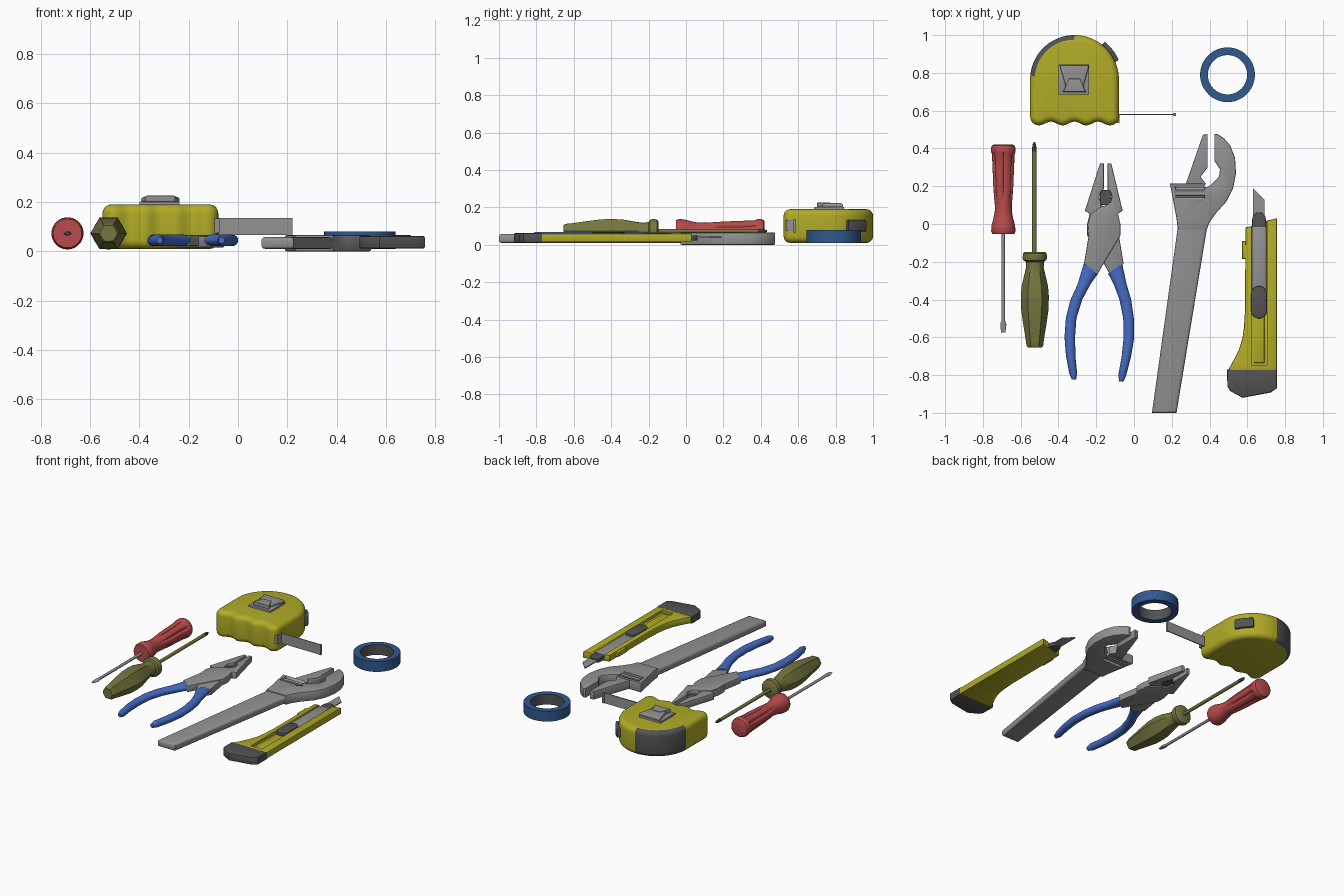
import bpy, bmesh, math
from mathutils import Vector

if "Cube" in bpy.data.objects:
    bpy.data.objects.remove(bpy.data.objects["Cube"])

def material(name, r, g, b):
    m = bpy.data.materials.new(name)
    m.diffuse_color = (r, g, b, 1)
    m.use_nodes = True
    m.node_tree.nodes["Principled BSDF"].inputs["Base Color"].default_value = m.diffuse_color
    return m

YELLOW = material("yellow", .44, .41, .02)
GRAY = material("steel gray", .29, .29, .29)
DARK = material("dark gray", .085, .085, .085)
RED = material("red", .48, .07, .07)
OLIVE = material("olive", .18, .18, .05)
BLUE = material("grip blue", .06, .15, .56)
NAVY = material("tape blue", .03, .1, .27)

def finish(name, bm, mats, angle=35):
    bmesh.ops.recalc_face_normals(bm, faces=bm.faces[:])
    me = bpy.data.meshes.new(name)
    bm.to_mesh(me)
    bm.free()
    for m in mats:
        me.materials.append(m)
    me.polygons.foreach_set("use_smooth", [True] * len(me.polygons))
    me.set_sharp_from_angle(angle=math.radians(angle))
    ob = bpy.data.objects.new(name, me)
    bpy.context.scene.collection.objects.link(ob)
    return ob

def prism(name, pts, z0, z1, mat, bevel=0, seg=3, extra=()):
    """Outline in plan, extruded in z, with rounded rims."""
    bm = bmesh.new()
    lo = [bm.verts.new((x, y, z0)) for x, y in pts]
    hi = [bm.verts.new((x, y, z1)) for x, y in pts]
    bm.faces.new(lo)
    bm.faces.new(hi)
    n = len(pts)
    for i in range(n):
        j = (i + 1) % n
        bm.faces.new((lo[i], lo[j], hi[j], hi[i]))
    bmesh.ops.recalc_face_normals(bm, faces=bm.faces[:])
    if bevel:
        rim = [e for e in bm.edges if abs(e.verts[0].co.z - e.verts[1].co.z) < 1e-6]
        bmesh.ops.bevel(bm, geom=rim, offset=bevel, segments=seg, profile=.5,
                        affect='EDGES', clamp_overlap=False)
    return finish(name, bm, [mat, *extra])

def box(name, x0, x1, y0, y1, z0, z1, mat, bevel=0):
    return prism(name, [(x0, y0), (x1, y0), (x1, y1), (x0, y1)], z0, z1, mat, bevel, 2)

def skin(name, rings, mats, closed=False, angle=35):
    """Skin a row of point rings; ends capped unless closed."""
    bm = bmesh.new()
    vs = [[bm.verts.new(p) for p in r] for r in rings]
    n = len(vs[0])
    for k in range(len(vs) if closed else len(vs) - 1):
        a, b = vs[k], vs[(k + 1) % len(vs)]
        for i in range(n):
            f = bm.faces.new((a[i], a[(i + 1) % n], b[(i + 1) % n], b[i]))
            f.material_index = min(k // 2, len(mats) - 1) if closed else 0
    if not closed:
        bm.faces.new(vs[0])
        bm.faces.new(vs[-1])
    return finish(name, bm, mats, angle)

def loft(name, sections, mat, n=24, shape=lambda t, k: 1, angle=35):
    """Sections along y: (x, y, z, rx, rz, shape amount)."""
    rings = []
    for x, y, z, rx, rz, k in sections:
        ring = []
        for i in range(n):
            t = 2 * math.pi * i / n
            s = shape(t, k)
            ring.append((x + rx * s * math.cos(t), y, z + rz * s * math.sin(t)))
        rings.append(ring)
    return skin(name, rings, [mat], angle=angle)

def lathe(name, x, z, prof, mat, **kw):
    return loft(name, [(x, p[0], z, p[1], p[1], p[2] if len(p) > 2 else 0) for p in prof], mat, **kw)

def cut(ob, cutter):
    m = ob.modifiers.new("cut", 'BOOLEAN')
    m.operation, m.solver, m.object = 'DIFFERENCE', 'EXACT', cutter
    bpy.context.view_layer.objects.active = ob
    bpy.ops.object.modifier_apply(modifier="cut")
    bpy.data.objects.remove(cutter)

def arc(cx, cy, r, a0, a1, n):
    return [(cx + r * math.cos(math.radians(a0 + (a1 - a0) * i / n)),
             cy + r * math.sin(math.radians(a0 + (a1 - a0) * i / n))) for i in range(n + 1)]

# Tape measure: arched case with wavy base, dark bumper on the upper left
CX, CY = -.315, .765
outline = arc(CX, CY, .235, 0, 180, 40) + arc(-.503, .569, .047, 180, 270, 6)
outline += [(-.503 + .376 * i / 36, .532 - .01 * math.cos(6 * math.pi * i / 36)) for i in range(1, 36)]
outline += arc(-.127, .569, .047, 270, 360, 6)
case = prism("tape_measure_case", outline, .01, .19, YELLOW, .035, 5, [DARK])
for p in case.data.polygons:
    if abs(p.normal.z) < .97 and p.center.y > .785 and p.center.x < CX:
        p.material_index = 1
prism("tape_lock_button", arc(CX, CY, .215, 22, 53, 8) + arc(CX, CY, .256, 51, 24, 8), .07, .132, DARK, .006)
box("tape_blade", -.1, .218, .576, .583, .066, .135, GRAY)
box("tape_hook", .207, .222, .571, .587, .066, .135, GRAY)
box("tape_mouth", -.1, -.076, .535, .577, .075, .133, GRAY)
box("clip_plate", -.4, -.237, .685, .845, .18, .202, GRAY, .004)
prism("belt_clip", [(-.355, .705), (-.275, .705), (-.237, .84), (-.393, .84)], .195, .222, GRAY, .012)
prism("belt_clip_tongue", [(-.375, .7), (-.255, .7), (-.287, .77), (-.343, .77)], .2, .226, GRAY, .004)

# Roll of electrical tape with dark core
rings = [[(.495 + r * math.cos(i * math.pi / 32), .79 + r * math.sin(i * math.pi / 32), z) for i in range(64)]
         for r, z in ((.145, .01), (.145, .08), (.104, .08), (.104, .01))]
roll = skin("tape_roll", rings, [NAVY, DARK], closed=True)
for p in roll.data.polygons:
    c = Vector((p.center.x - .495, p.center.y - .79))
    p.material_index = 1 if c.length < .11 else 0

# Red screwdriver with fluted handle
flute = lambda t, k: 1 - k * max(0, -math.cos(6 * t)) ** 2
lathe("red_screwdriver_handle", -.692, .073,
      [(.42, .05), (.415, .06), (.4, .065), (.38, .064, 0), (.37, .06, .1), (.3, .057, .2), (.2, .053, .2),
       (.13, .048, .12), (.1, .045), (.07, .045), (.03, .052), (-.01, .063), (-.04, .064), (-.053, .058)],
      RED, n=72, shape=flute)
loft("red_screwdriver_shaft", [(-.692, y, .073, a, b, 0) for y, a, b in
     ((-.04, .009, .009), (-.51, .009, .009), (-.53, .016, .008), (-.55, .015, .005), (-.575, .011, .003))], GRAY, n=16)

# Olive screwdriver with six-sided handle
hexa = lambda t, k: 1 - k + k * math.cos(math.pi / 6) / math.cos(t % (math.pi / 3) - math.pi / 6)
lathe("olive_screwdriver_handle", -.525, .073,
      [(-.147, .05), (-.155, .062), (-.18, .065), (-.193, .06), (-.2, .048), (-.23, .047, .4), (-.27, .056, .8),
       (-.33, .07, 1), (-.38, .074, 1), (-.45, .073, 1), (-.54, .06, 1), (-.62, .047, 1), (-.645, .044, .9),
       (-.655, .036, .8)], OLIVE, n=48, shape=hexa)
lathe("olive_screwdriver_shaft", -.528, .073, [(-.15, .011), (.39, .011)], OLIVE, n=16)
lathe("olive_screwdriver_tip", -.528, .073, [(.385, .012), (.42, .01), (.433, .004)], DARK, n=8)

# Pliers: two crossed levers, the second a mirror of the first
lever = [(-.14, .32), (-.12, .32), (-.06, .07), (-.085, .055), (-.072, 0), (-.072, -.06), (-.155, -.2), (-.195, -.27),
         (-.265, -.21), (-.24, -.06), (-.245, 0), (-.23, .05), (-.18, .09), (-.145, .1), (-.123, .12), (-.117, .145),
         (-.125, .17), (-.14, .185)]
prism("pliers_lever_top", lever, .022, .067, GRAY, .006, 2)
prism("pliers_lever_bottom", [((-.30 if y > .1 else -.32) - x, y) for x, y in lever], .016, .062, GRAY, .006, 2)
box("pliers_cutter_core", -.18, -.12, .1, .18, .025, .04, DARK)
grips = {"pliers_grip_left": ((-.228, -.235), (-.265, -.32), (-.305, -.4), (-.333, -.5), (-.34, -.6), (-.335, -.7),
                              (-.322, -.79), (-.318, -.822)),
         "pliers_grip_right": ((-.1, -.235), (-.073, -.32), (-.046, -.4), (-.029, -.5), (-.027, -.6), (-.04, -.7),
                               (-.062, -.8), (-.067, -.833))}
for name, path in grips.items():
    widths = (.037, .034, .031, .028, .028, .025, .021, .012)
    secs = []
    for i, ((x, y), w) in enumerate(zip(path, widths)):
        secs.append((x, y, .045, w, .024 if i < 7 else .014, 0))
    g = loft(name, secs, BLUE, n=20, angle=50)
    # slant the collar end square to the neck
    s = -1 if "left" in name else 1
    for v in g.data.vertices:
        if v.co.y > -.25:
            v.co.y += -s * (v.co.x - path[0][0]) * .75 * -1

# Adjustable wrench
prism("wrench_handle", [(.095, -1), (.225, -1), (.385, -.03), (.4, .06), (.235, .06), (.23, -.03)],
      .01, .058, GRAY, .014, 3)
head = [(.19, .215), (.225, .03), (.232, -.03), (.385, -.03), (.4, .01), (.44, .065), (.49, .12), (.525, .19),
        (.54, .27), (.535, .35), (.51, .415), (.475, .455), (.44, .477), (.425, .475), (.425, .335), (.455, .29),
        (.45, .25), (.405, .205), (.38, .19), (.365, .215)]
body = prism("wrench_head", head, 0, .066, GRAY, .007, 2)
cut(body, box("window_cutter", .222, .372, .135, .198, -.1, .2, GRAY))
prism("wrench_moving_jaw", [(.27, .2), (.365, .472), (.39, .476), (.39, .3), (.352, .25), (.38, .213), (.37, .2)],
      .004, .062, GRAY, .005, 2)
secs = []
for i in range(16):
    t = 2 * math.pi * i / 16
    r = .032 if i % 2 else .026
    secs.append((.167 + r * math.cos(t), .033 + r * math.sin(t)))
skin("wrench_worm_screw", [[(x, y, z) for y, z in secs] for x in (.215, .38)], [GRAY], angle=10)

# Utility knife: body with channel, end cap, blade and slider
knife = prism("knife_body", [(.59, -.018), (.62, -.012), (.705, .018), (.757, .03), (.757, -.78), (.495, -.78),
              (.525, -.725), (.555, -.665), (.573, -.61), (.582, -.55), (.588, -.45)], .014, .06, YELLOW, .007, 2)
cut(knife, box("channel_cutter", .622, .704, -.747, .2, .042, .2, YELLOW))
box("knife_channel_rib", .635, .69, -.735, -.45, .038, .046, YELLOW, .003)
prism("knife_end_cap", [(.493, -.77), (.758, -.77), (.758, -.868), (.725, -.892), (.575, -.92), (.51, -.885),
      (.494, -.86)], .011, .063, DARK, .008, 2)
box("knife_thumb_lug", .573, .6, -.185, -.09, .022, .056, YELLOW, .008)
prism("knife_blade", [(.63, -.1), (.69, -.1), (.69, .128), (.63, .19)], .036, .043, GRAY)
prism("knife_blade_holder", arc(.662, .025, .036, 0, 180, 12) + [(.626, -.1), (.698, -.1)], .022, .05, DARK, .003, 2)
box("knife_slider_strip", .624, .701, -.36, -.015, .04, .053, GRAY, .003)
prism("knife_slider_button", arc(.662, -.37, .042, 0, 180, 14) + arc(.662, -.458, .042, 180, 360, 14),
      .042, .066, DARK, .005, 2)
